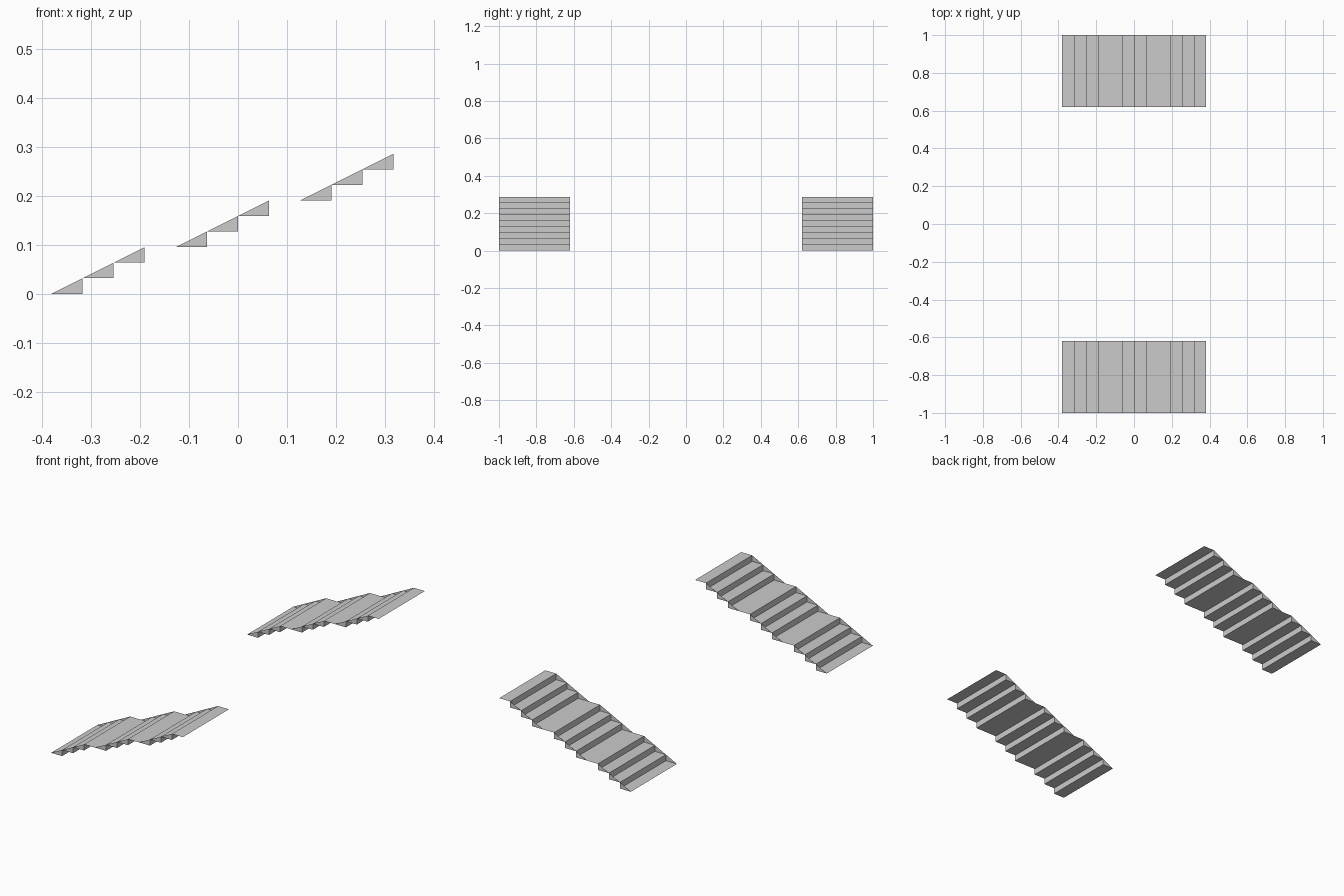
import bpy

if "Cube" in bpy.data.objects:
    bpy.data.objects.remove(bpy.data.objects["Cube"])

U = 2 / 31.5          # tread depth
RISE = U / 2          # step height
WIDTH = 6 * U         # flight width
X0 = -6 * U           # foot of the stairs


def make_object(name, verts, faces):
    mesh = bpy.data.meshes.new(name)
    mesh.from_pydata(verts, [], faces)
    mesh.update()
    ob = bpy.data.objects.new(name, mesh)
    bpy.context.collection.objects.link(ob)
    return ob


def stair_flight(name, y0):
    y1 = y0 + WIDTH
    # stepped profile: three runs of three steps with a double-depth landing between
    profile, cheeks = [(X0, 0)], []
    x, z = X0, 0
    for run in range(3):
        for step in range(3):
            cheeks.append([(x, z), (x + U, z), (x + U, z + RISE)])
            x += U
            profile += [(x, z), (x, z + RISE)]
            z += RISE
        x += U
    profile.append((x, z))

    # treads and risers as one folded sheet
    verts = [(px, y, pz) for px, pz in profile for y in (y0, y1)]
    faces = [(2 * i, 2 * i + 2, 2 * i + 3, 2 * i + 1) for i in range(len(profile) - 1)]
    make_object(name + "_steps", verts, faces)

    # triangular cheeks closing both ends of every step
    verts, faces = [], []
    for y, order in ((y0, (0, 1, 2)), (y1, (0, 2, 1))):
        for tri in cheeks:
            n = len(verts)
            verts += [(px, y, pz) for px, pz in tri]
            faces.append(tuple(n + k for k in order))
    make_object(name + "_side_cheeks", verts, faces)


stair_flight("front_stairs", -1)
stair_flight("back_stairs", 1 - WIDTH)
